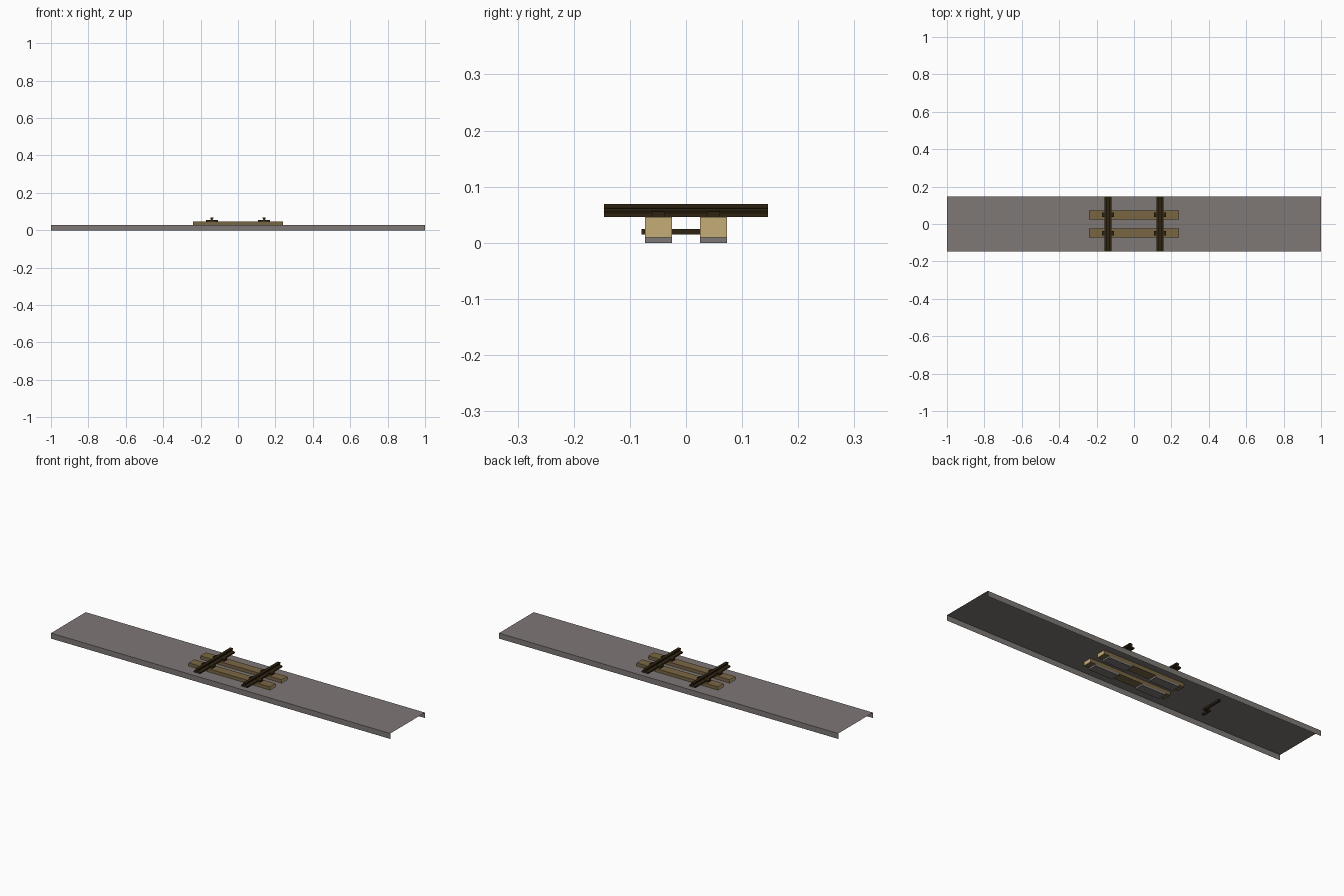
import bpy, bmesh

if "Cube" in bpy.data.objects:
    bpy.data.objects.remove(bpy.data.objects["Cube"])


def material(name, rgb):
    m = bpy.data.materials.new(name)
    lin = [(c / 255 / 12.92) if c < 10 else ((c / 255 + 0.055) / 1.055) ** 2.4 for c in rgb]
    m.diffuse_color = (*lin, 1)
    m.use_nodes = True
    m.node_tree.nodes["Principled BSDF"].inputs["Base Color"].default_value = m.diffuse_color
    return m


GREY = material("ballast grey", (126, 120, 118))
BROWN = material("weathered wood brown", (121, 102, 68))
TAN = material("cut wood tan", (196, 172, 118))
IRON = material("dark iron", (48, 36, 18))


def make(name, verts, faces, *mats):
    me = bpy.data.meshes.new(name)
    me.from_pydata(verts, [], faces)
    for m in mats:
        me.materials.append(m)
    ob = bpy.data.objects.new(name, me)
    bpy.context.collection.objects.link(ob)
    return ob


def extrude_y(name, profile, y0, y1, mat, closed=True):
    """Sweep an x-z profile (counter-clockwise seen from the front) along y."""
    n = len(profile)
    verts = [(x, y, z) for y in (y0, y1) for x, z in profile]
    faces = [(i, (i + 1) % n, n + (i + 1) % n, n + i) for i in range(n)]
    faces += [tuple(range(n)), tuple(range(2 * n - 1, n - 1, -1))]
    ob = make(name, verts, faces, mat)
    bm = bmesh.new()
    bm.from_mesh(ob.data)
    bmesh.ops.recalc_face_normals(bm, faces=bm.faces)
    bm.to_mesh(ob.data)
    bm.free()
    return ob


def box(name, x0, x1, y0, y1, z0, z1, mat):
    return extrude_y(name, [(x0, z0), (x1, z0), (x1, z1), (x0, z1)], y0, y1, mat)


HALF = 0.146   # half width of the bed
BED = 0.029    # height of the bed
TOP = 0.046    # top of the sleepers

# Bed: thin sheet folded down along both long sides, open at the ends
section = [(-HALF, 0), (-HALF, BED), (HALF, BED), (HALF, 0)]
make("track_bed", [(x, y, z) for x in (-1, 1) for y, z in section],
     [(i, i + 4, i + 5, i + 1) for i in range(3)], GREY)

for y, side in ((-0.049, "front"), (0.049, "back")):
    # Sleeper with pale cut ends
    s = box(f"{side}_sleeper", -0.24, 0.24, y - 0.024, y + 0.024, 0.009, TOP, BROWN)
    s.data.materials.append(TAN)
    for p in s.data.polygons:
        p.material_index = int(abs(p.normal.x) > 0.9)
    for x, end in ((-0.14, "left"), (0.14, "right")):
        # Footing below the sleeper and chair plate on top of it
        box(f"{side}_{end}_footing", x - 0.07, x + 0.07, y - 0.024, y + 0.024, 0, 0.009, GREY)
        box(f"{side}_{end}_chair", x - 0.032, x + 0.032, y - 0.012, y + 0.012, TOP, 0.056, IRON)

# Rails: foot, web and head in one profile
half = [(0.019, TOP), (0.019, 0.053), (0.004, 0.057), (0.004, 0.061), (0.008, 0.062), (0.008, 0.069)]
for x, end in ((-0.14, "left"), (0.14, "right")):
    prof = [(x + a, z) for a, z in half] + [(x - a, z) for a, z in reversed(half)]
    extrude_y(f"{end}_rail", prof, -HALF, HALF, IRON)

# Cranked rod hidden under the bed
box("rod_long", -0.459, -0.449, -0.03, 0.071, 0.015, 0.025, IRON)
box("rod_short", -0.484, -0.474, -0.079, -0.03, 0.015, 0.025, IRON)
box("rod_crank", -0.484, -0.449, -0.04, -0.03, 0.015, 0.025, IRON)
